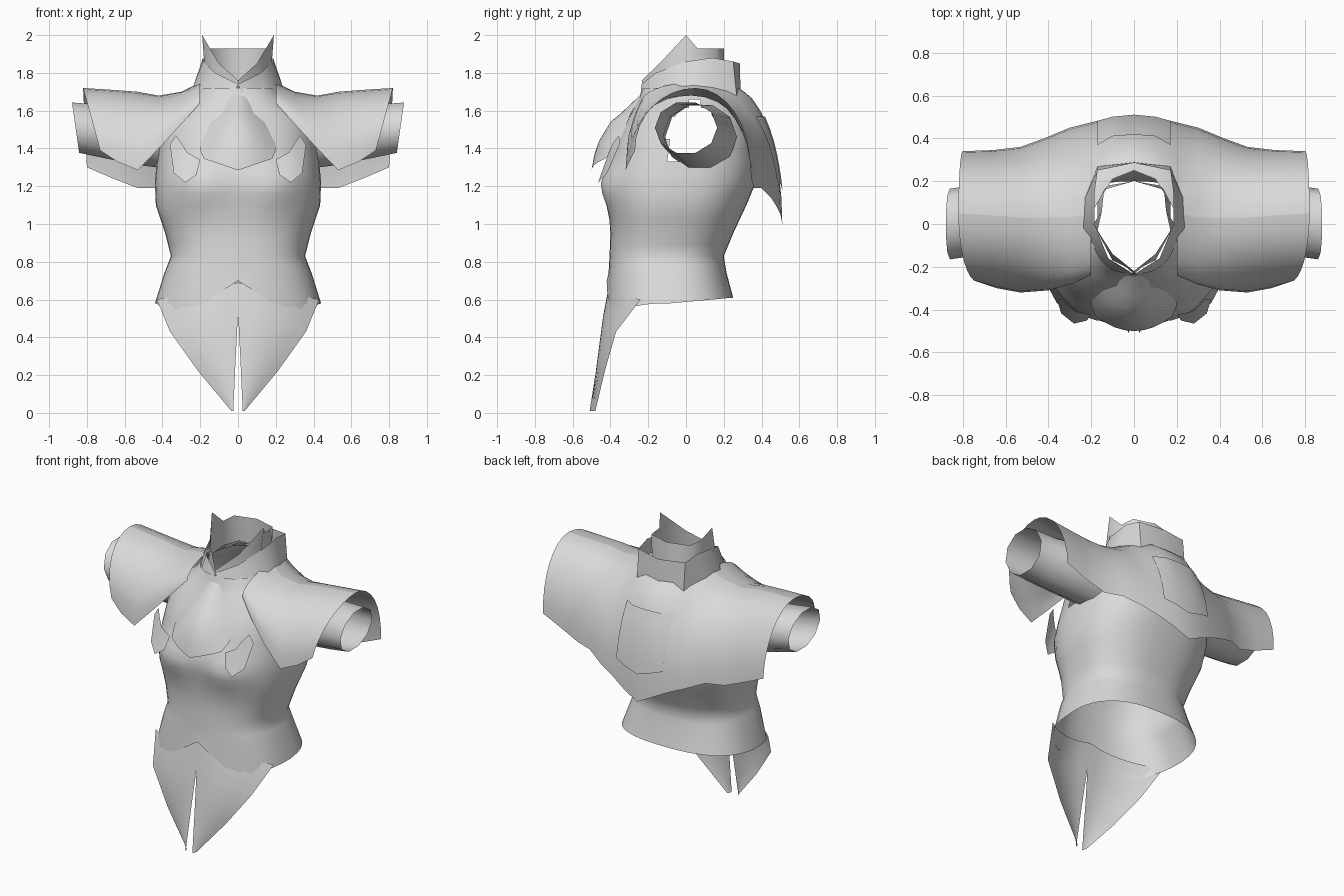
import bpy, bmesh, math

cube = bpy.data.objects.get("Cube")
if cube:
    bpy.data.objects.remove(cube)

cloth = bpy.data.materials.new("plain_grey_cloth")
cloth.use_nodes = True
GREY = (0.7, 0.7, 0.7, 1)
cloth.diffuse_color = GREY
cloth.node_tree.nodes["Principled BSDF"].inputs["Base Color"].default_value = GREY


def lerp(a, b, t):
    return a + (b - a) * t


def mix(p, q, t):
    return tuple(lerp(a, b, t) for a, b in zip(p, q))


def sample(table, x):
    """Interpolate rows of a table keyed by their first value."""
    for p, q in zip(table, table[1:]):
        if x <= q[0]:
            return mix(p, q, max(0, (x - p[0]) / (q[0] - p[0])))
    return table[-1]


def sheet(name, rows, closed=False, mirror=False, cut=None):
    """Skin rows of points into one open cloth surface."""
    bm = bmesh.new()
    grid = [[bm.verts.new(p) for p in row] for row in rows]
    n = len(rows[0])
    for a, b in zip(grid, grid[1:]):
        for i in range(n if closed else n - 1):
            j = (i + 1) % n
            bm.faces.new((a[i], a[j], b[j], b[i]))
    if cut:
        holes = [f for f in bm.faces if cut(f.calc_center_median())]
        bmesh.ops.delete(bm, geom=holes, context='FACES')
    if mirror:
        copy = bmesh.ops.duplicate(bm, geom=bm.verts[:] + bm.edges[:] + bm.faces[:])["geom"]
        for v in copy:
            if isinstance(v, bmesh.types.BMVert):
                v.co.x *= -1
    bmesh.ops.remove_doubles(bm, verts=bm.verts, dist=0.001)
    bmesh.ops.recalc_face_normals(bm, faces=bm.faces)
    mesh = bpy.data.meshes.new(name)
    bm.to_mesh(mesh)
    bm.free()
    mesh.shade_smooth()
    mesh.set_sharp_from_angle(angle=math.radians(60))
    mesh.materials.append(cloth)
    obj = bpy.data.objects.new(name, mesh)
    bpy.context.collection.objects.link(obj)
    return obj


# Bodice: height, half width, front y, back y
BODY = [(0.58, 0.44, -0.42, 0.25), (0.74, 0.39, -0.41, 0.215),
        (0.83, 0.355, -0.405, 0.2), (0.95, 0.385, -0.4, 0.25),
        (1.1, 0.435, -0.41, 0.32), (1.22, 0.44, -0.42, 0.37),
        (1.33, 0.43, -0.4, 0.38), (1.45, 0.41, -0.37, 0.37),
        (1.57, 0.37, -0.3, 0.33), (1.66, 0.26, -0.25, 0.28),
        (1.72, 0.2, -0.23, 0.25)]
HEM = [(0, 0.7), (0.28, 0.52), (0.44, 0.58)]


def power(v, p=0.8):
    return math.copysign(abs(v) ** p, v)


def body_ring(z, w, front, back, hem=False):
    ring = []
    for i in range(40):
        a = math.tau * i / 40
        x = w * power(math.cos(a))
        s = power(math.sin(a))
        y = (front + back) / 2 + s * (back - front) / 2
        h = z
        if s < 0:
            bust = ((abs(x) - 0.2) ** 2) / 0.02 + ((z - 1.2) ** 2) / 0.014
            y -= 0.05 * math.exp(-bust)
        if hem:
            h = sample(HEM, abs(x))[1] if s < 0 else lerp(0.58, 0.61, s)
        ring.append((x, y, h))
    return ring


levels = [BODY[0]]
for p, q in zip(BODY[1:], BODY[2:]):
    levels += [p, mix(p, q, 0.5)]
levels.append(BODY[-1])
sheet("bodice", [body_ring(*r, hem=(i == 0)) for i, r in enumerate(levels)], closed=True,
      cut=lambda c: abs(c.x) > 0.25 and math.hypot(c.y - 0.04, c.z - 1.48) < 0.16)

# Split front tails: inner and outer edges, bulging forward between them
INNER = [(0, -0.405, 0.69), (0, -0.43, 0.53), (0.012, -0.465, 0.3), (0.025, -0.51, 0.01)]
OUTER = [(0.43, -0.24, 0.6), (0.36, -0.37, 0.43), (0.21, -0.43, 0.22), (0.035, -0.48, 0.01)]
tails = []
for k, (p, q) in enumerate(zip(INNER, OUTER)):
    row = []
    for i in range(7):
        x, y, z = mix(p, q, i / 6)
        row.append((x, y - (0.2 - 0.066 * k) * (i / 6) * (1 - i / 6), z))
    tails.append(row)
sheet("front_tails", tails, mirror=True)

# Short sleeves: x, centre y, centre z, radius y, radius z
SLEEVE = [(0.36, 0.08, 1.46, 0.19, 0.18), (0.55, 0.06, 1.47, 0.18, 0.165),
          (0.72, 0.02, 1.49, 0.165, 0.15), (0.86, 0, 1.51, 0.165, 0.14)]
sheet("sleeves", [[(x + 0.02 * math.sin(math.tau * i / 10), cy + ry * math.cos(math.tau * i / 10),
                    cz + rz * math.sin(math.tau * i / 10)) for i in range(10)]
                  for x, cy, cz, ry, rz in SLEEVE], closed=True, mirror=True)

# Shoulder cape: x, top y, top z, back hem y, back hem z
CAPE_BACK = [(0, 0.25, 1.72, 0.51, 1.0), (0.1, 0.21, 1.74, 0.5, 1.05),
             (0.2, 0.05, 1.75, 0.475, 1.1), (0.3, 0.03, 1.7, 0.45, 1.14),
             (0.42, 0.03, 1.68, 0.4, 1.19), (0.53, 0.03, 1.7, 0.36, 1.19),
             (0.66, 0.04, 1.71, 0.345, 1.24), (0.82, 0.05, 1.72, 0.34, 1.3)]
# Front hem: x, y, z for the stations outside the neck
CAPE_FRONT = [(0.2, -0.24, 1.64), (0.29, -0.28, 1.54), (0.4, -0.31, 1.42),
              (0.53, -0.32, 1.285), (0.64, -0.3, 1.33), (0.73, -0.27, 1.39)]


def drape(top, edge):
    """Quarter ellipse falling from a top point to a hem point."""
    pts = []
    for i in range(9):
        t = math.pi / 2 * i / 8
        fall = 1 - math.cos(t)
        pts.append((lerp(top[0], edge[0], fall), lerp(top[1], edge[1], math.sin(t)),
                    lerp(top[2], edge[2], fall)))
    return pts


sheet("cape_back", [drape(r[:3], (r[0] - 0.02 * (r[0] > 0.7), r[3], r[4])) for r in CAPE_BACK],
      mirror=True)
sheet("cape_front", [drape(r[:3], f) for r, f in zip(CAPE_BACK[2:], CAPE_FRONT)], mirror=True)


# Back patch lying on the cape
def patch_point(x, z):
    _, ty, tz, by, bz = sample(CAPE_BACK, x)
    c = 1 - (tz - z) / (tz - bz)
    return (x, lerp(ty, by, math.sqrt(max(0, 1 - c * c))) + 0.009, z)


sheet("back_patch", [[patch_point(x, lerp(1.57, 1.18 + 0.3 * x, k / 6)) for k in range(7)]
                     for x in (0, 0.05, 0.1, 0.17)], mirror=True)

# Puffed chest bib: height, half width, centre y, edge y, rise at edge
BIB = [(1.68, 0.05, -0.245, -0.23, 0), (1.59, 0.08, -0.34, -0.29, 0),
       (1.54, 0.14, -0.4, -0.31, 0), (1.44, 0.195, -0.46, -0.345, 0),
       (1.37, 0.2, -0.485, -0.38, 0.02), (1.285, 0.18, -0.5, -0.43, 0.06)]
sheet("chest_bib", [[(w * t, lerp(yc, ye, t * t), z + rise * t) for t in (0, 0.25, 0.5, 0.75, 1)]
                    for z, w, yc, ye, rise in BIB], mirror=True)

# Chest pocket flaps, as an inner and an outer edge
FLAP = [((0.2, 1.34), (0.22, 1.26)), ((0.27, 1.38), (0.28, 1.22)),
        ((0.3, 1.43), (0.34, 1.27)), ((0.33, 1.47), (0.36, 1.42))]
sheet("pocket_flaps", [[(x, -0.465 + 0.35 * (z - 1.22) + 0.6 * max(0, x - 0.29), z)
                        for x, z in (a, mix(a, b, 0.5), b)] for a, b in FLAP], mirror=True)

# Inner collar with raised side points
INNER_LOW = [(0, -0.22, 1.7), (0.1, -0.17, 1.72), (0.17, -0.03, 1.74),
             (0.17, 0.1, 1.75), (0.12, 0.18, 1.76), (0, 0.2, 1.76)]
INNER_TOP = [(0, -0.235, 1.76), (0.1, -0.14, 1.85), (0.19, 0, 2.0),
             (0.15, 0.06, 1.93), (0.14, 0.16, 1.93), (0, 0.2, 1.93)]
sheet("inner_collar", [INNER_LOW, INNER_TOP], mirror=True)

# Outer collar spreading onto the shoulders
OUTER_LOW = [(0.06, -0.25, 1.6), (0.14, -0.2, 1.68), (0.24, -0.02, 1.72),
             (0.23, 0.12, 1.72), (0.17, 0.27, 1.66), (0, 0.29, 1.66)]
OUTER_TOP = [(0, -0.235, 1.74), (0.12, -0.16, 1.8), (0.185, 0, 1.86),
             (0.185, 0.14, 1.88), (0.17, 0.25, 1.86), (0, 0.285, 1.85)]
sheet("outer_collar", [OUTER_LOW, OUTER_TOP], mirror=True)
